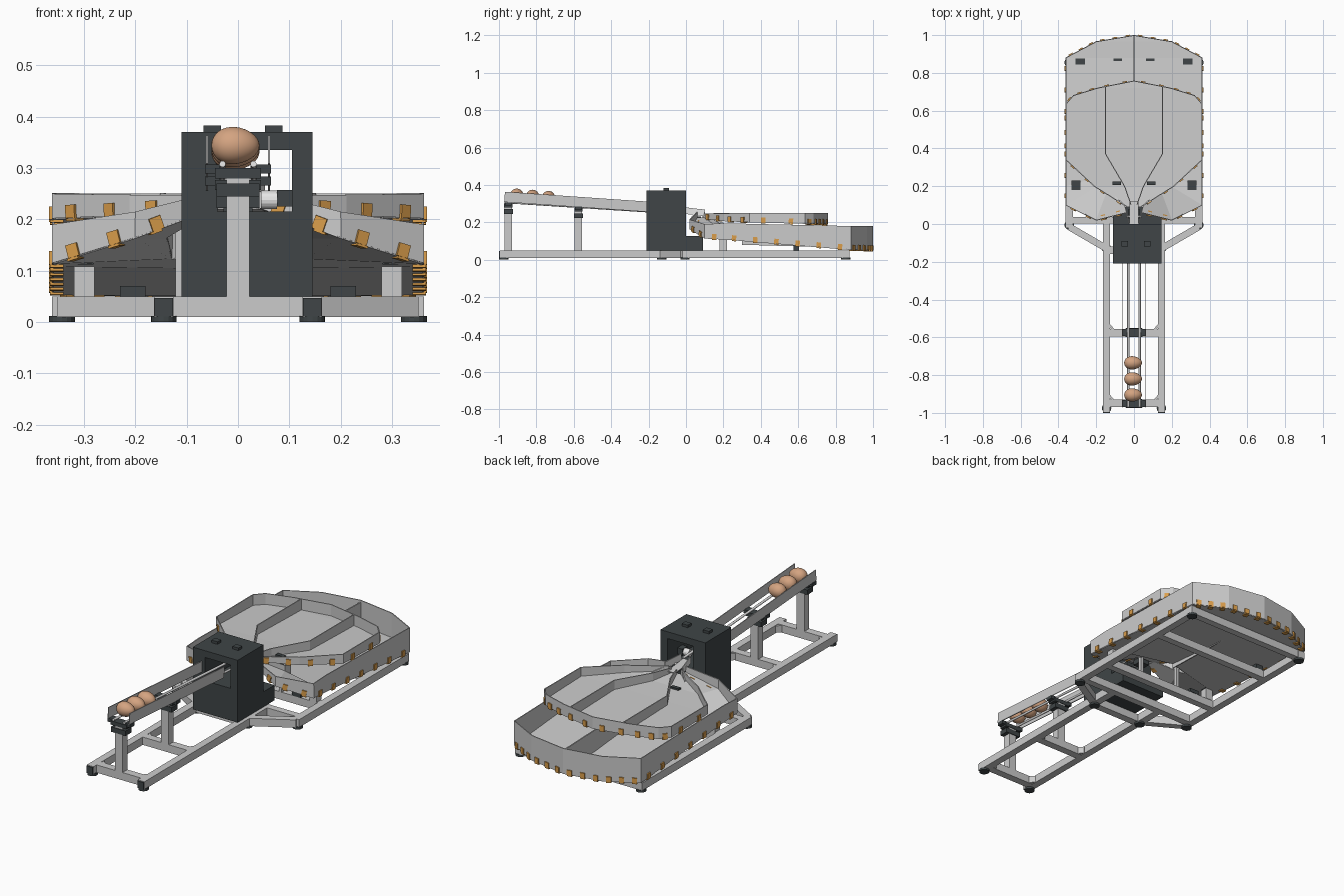
import bpy, bmesh, math
from mathutils import Vector

cube = bpy.data.objects.get("Cube")
if cube:
    bpy.data.objects.remove(cube)


def material(name, rgb):
    m = bpy.data.materials.new(name)
    m.use_nodes = True
    m.diffuse_color = (*rgb, 1)
    m.node_tree.nodes["Principled BSDF"].inputs["Base Color"].default_value = (*rgb, 1)
    return m


METAL = material("light metal", (0.6, 0.6, 0.6))
DARK = material("dark plastic", (0.05, 0.06, 0.063))
ORANGE = material("orange clip", (0.7, 0.34, 0.07))
EGG = material("egg shell", (0.66, 0.37, 0.22))
WHITE = material("white rod", (0.8, 0.8, 0.8))


def finish(name, bm, mat, mirror=False, thick=0):
    mesh = bpy.data.meshes.new(name)
    bmesh.ops.recalc_face_normals(bm, faces=bm.faces)
    bm.to_mesh(mesh)
    bm.free()
    ob = bpy.data.objects.new(name, mesh)
    bpy.context.collection.objects.link(ob)
    mesh.materials.append(mat)
    if mirror:
        ob.modifiers.new("Mirror", "MIRROR")
    if thick:
        solid = ob.modifiers.new("Solidify", "SOLIDIFY")
        solid.thickness, solid.offset = thick, 0
    return ob


def block(name, x, y, z, mat, mirror=False):
    """Box from (low, high) ranges."""
    bm = bmesh.new()
    bmesh.ops.create_cube(bm, size=1)
    for v in bm.verts:
        v.co = [r[0] + (c + 0.5) * (r[1] - r[0]) for c, r in zip(v.co, (x, y, z))]
    return finish(name, bm, mat, mirror)


def beam(name, a, b, w, h, mat, mirror=False):
    """Box along the line from a to b."""
    a, b = Vector(a), Vector(b)
    bm = bmesh.new()
    bmesh.ops.create_cube(bm, size=1)
    turn = (b - a).to_track_quat("Y", "Z")
    for v in bm.verts:
        v.co = (a + b) / 2 + turn @ Vector((v.co.x * w, v.co.y * (b - a).length, v.co.z * h))
    return finish(name, bm, mat, mirror)


def rod(name, a, b, r, mat, mirror=False, sides=16):
    a, b = Vector(a), Vector(b)
    bm = bmesh.new()
    bmesh.ops.create_cone(bm, cap_ends=True, segments=sides, radius1=r, radius2=r, depth=(b - a).length)
    turn = (b - a).to_track_quat("Z", "Y")
    for v in bm.verts:
        v.co = (a + b) / 2 + turn @ v.co
    return finish(name, bm, mat, mirror)


def wall(name, path, heights):
    """Upright sheet on a path, mirrored to the other side."""
    bm = bmesh.new()
    low = [bm.verts.new(p) for p in path]
    top = [bm.verts.new((p[0], p[1], p[2] + h)) for p, h in zip(path, heights)]
    for i in range(len(path) - 1):
        bm.faces.new((low[i], low[i + 1], top[i + 1], top[i]))
    return finish(name, bm, METAL, True, 0.005)


def floor(name, outer, inner):
    """Sheet stretched between two paths of equal length."""
    bm = bmesh.new()
    o = [bm.verts.new(p) for p in outer]
    n = [bm.verts.new(p) for p in inner]
    for i in range(len(o) - 1):
        bm.faces.new((o[i], o[i + 1], n[i + 1], n[i]))
    return finish(name, bm, METAL, True, 0.004)


def clips(name, path, counts):
    """L-shaped clips spread on the outside of each wall section."""
    for a, b, count in zip(path, path[1:], counts):
        a, b = Vector(a), Vector(b)
        d = (b - a).normalized()
        out = Vector((d.y, -d.x, 0)).normalized()
        for i in range(count):
            p = a.lerp(b, (i + 0.5) / count) + out * 0.005
            up = Vector((0, 0, 0.024))
            beam(name, p - d * 0.012 + up / 2, p + d * 0.012 + up / 2, 0.006, 0.026, ORANGE, True)
            q = p - out * 0.012 - Vector((0, 0, 0.004))
            beam(name + "_lip", q - d * 0.012, q + d * 0.012, 0.026, 0.005, ORANGE, True)


# Base frame
BZ = (0.01, 0.05)
block("narrow_rail", (0.126, 0.164), (-0.995, 0.02), BZ, METAL, True)
block("rail_end_cap", (0.127, 0.163), (-1.0, -0.994), (0.011, 0.047), DARK, True)
block("wide_rail", (0.324, 0.362), (-0.02, 0.875), BZ, METAL, True)
beam("diagonal_rail", (0.145, -0.13, 0.03), (0.343, -0.015, 0.03), 0.036, 0.04, METAL, True)
for y in (-0.95, -0.575, -0.14):
    block("narrow_crossbar", (-0.13, 0.13), (y - 0.02, y + 0.02), BZ, METAL)
for y in (0.02, 0.2, 0.59, 0.855):
    block("wide_crossbar", (-0.33, 0.33), (y - 0.018, y + 0.018), BZ, METAL)
for y in (-0.95, -0.575):
    beam("corner_gusset", (0.13, y + 0.04, 0.03), (0.105, y + 0.01, 0.03), 0.012, 0.035, METAL, True)
for x, y in ((0.145, -0.975), (0.145, -0.13), (0.343, -0.005), (0.343, 0.855)):
    rod("foot", (x, y, 0), (x, y, 0.012), 0.025, DARK, True)

# Sloping infeed track
for y, top in ((-0.95, 0.285), (-0.575, 0.262)):
    block("track_post", (-0.022, 0.022), (y - 0.02, y + 0.02), (0.05, top), METAL)
    block("track_saddle", (-0.045, 0.045), (y - 0.022, y + 0.022), (top - 0.005, top + 0.015), DARK)
    block("post_collar", (-0.042, 0.042), (y - 0.024, y + 0.024), (top - 0.04, top - 0.015), DARK)
    block("track_bracket", (0.035, 0.064), (y - 0.018, y + 0.018), (top + 0.004, top + 0.022), DARK, True)
rod("track_rod", (0.03, -0.97, 0.308), (0.03, -0.02, 0.247), 0.006, WHITE, True)
beam("track_side", (0.06, -0.97, 0.336), (0.06, -0.2, 0.283), 0.004, 0.055, METAL, True)
for i in range(3):
    bm = bmesh.new()
    bmesh.ops.create_uvsphere(bm, u_segments=32, v_segments=16, radius=1)
    for v in bm.verts:
        blunt = 1 - 0.12 * v.co.x
        v.co = (-0.005 + v.co.x * 0.047, -0.905 + 0.085 * i + v.co.y * 0.035 * blunt,
                0.344 - 0.006 * i + v.co.z * 0.036 * blunt)
    egg = finish("egg", bm, EGG)
    egg.data.shade_smooth()

# Sorting housing with a passage through it
HY = (-0.21, 0.0)
block("housing_right_wall", (-0.11, -0.04), HY, (0.05, 0.37), DARK)
block("housing_left_wall", (0.105, 0.145), HY, (0.05, 0.37), DARK)
block("housing_top", (-0.04, 0.105), HY, (0.335, 0.37), DARK)
block("housing_base", (-0.04, 0.105), HY, (0.05, 0.215), DARK)
block("housing_step", (-0.11, 0.145), (-0.01, 0.09), (0.05, 0.128), DARK)
for x in (-0.05, 0.07):
    block("housing_button", (x - 0.017, x + 0.017), (-0.12, -0.09), (0.37, 0.383), DARK)
block("motor", (0.076, 0.106), (-0.12, -0.08), (0.225, 0.257), DARK)
rod("motor_disc", (0.045, -0.1, 0.238), (0.076, -0.1, 0.238), 0.018, WHITE)

# Distributor between housing and trays
block("distributor_hub", (-0.028, 0.028), (0.03, 0.08), (0.205, 0.232), DARK)
beam("distributor_chute", (0, -0.01, 0.25), (0, 0.12, 0.235), 0.045, 0.004, METAL)
beam("distributor_flap", (0.026, 0.0, 0.262), (0.05, 0.1, 0.25), 0.004, 0.035, WHITE, True)
rod("flap_pin", (-0.04, 0.04, 0.24), (0.04, 0.04, 0.24), 0.005, WHITE)

# Lower tray with two lanes
low_path = [(0.04, 0.06, 0.225), (0.2, 0.02, 0.165), (0.36, 0.1, 0.115), (0.36, 0.2, 0.11),
            (0.36, 0.88, 0.054), (0.2, 0.965, 0.052), (0, 0.998, 0.05)]
low_inner = [(0.05, 0.1, 0.225), (0.14, 0.18, 0.165), (0.13, 0.24, 0.125), (0, 0.3, 0.105),
             (0, 0.88, 0.054), (0, 0.965, 0.052), (0, 0.998, 0.05)]
wall("lower_tray_wall", low_path, (0.03, 0.05, 0.075, 0.085, 0.126, 0.128, 0.13))
floor("lower_tray_floor", low_path[:6] + [low_path[-1]], low_inner)
wall("lower_inner_wall", low_inner[:4], (0.02, 0.03, 0.05, 0.06))
beam("lower_divider", (0, 0.3, 0.135), (0, 0.998, 0.115), 0.006, 0.11, METAL)
clips("lower_clip", low_path, (2, 2, 1, 6, 3, 3))

# Upper tray with three lanes
up_path = [(0.035, 0.09, 0.222), (0.21, 0.2, 0.208), (0.36, 0.34, 0.202),
           (0.36, 0.635, 0.194), (0.32, 0.68, 0.193), (0.19, 0.72, 0.192), (0, 0.757, 0.19)]
up_inner = [(0, y, z) for x, y, z in up_path]
wall("upper_tray_wall", up_path, (0.025, 0.04, 0.048, 0.057, 0.058, 0.058, 0.06))
floor("upper_tray_floor", up_path, up_inner)
wall("upper_divider", [(0.015, 0.1, 0.222), (0.05, 0.2, 0.21), (0.15, 0.37, 0.203), (0.15, 0.727, 0.192)],
     (0.025, 0.04, 0.048, 0.058))
clips("upper_clip", up_path, (2, 2, 2, 1, 2, 2))

# Tray supports and dark mounting plates
block("front_leg", (0.28, 0.32), (0.18, 0.22), (0.05, 0.108), METAL, True)
block("rear_leg", (0.28, 0.32), (0.575, 0.605), (0.05, 0.076), DARK, True)
block("inner_leg", (0.106, 0.122), (0.18, 0.2), (0.05, 0.2), METAL, True)
block("leg_bracket", (0.18, 0.23), (0.18, 0.22), (0.05, 0.07), DARK, True)
for x, y, z, w, d in ((0.285, 0.86, 0.06, 0.05, 0.03), (0.085, 0.87, 0.059, 0.045, 0.012),
                      (0.307, 0.205, 0.116, 0.05, 0.05)):
    block("mounting_plate", (x - w / 2, x + w / 2), (y - d / 2, y + d / 2), (z - 0.004, z + 0.004), DARK, True)
block("upper_mounting_plate", (0.07, 0.115), (0.206, 0.226), (0.212, 0.221), DARK, True)
